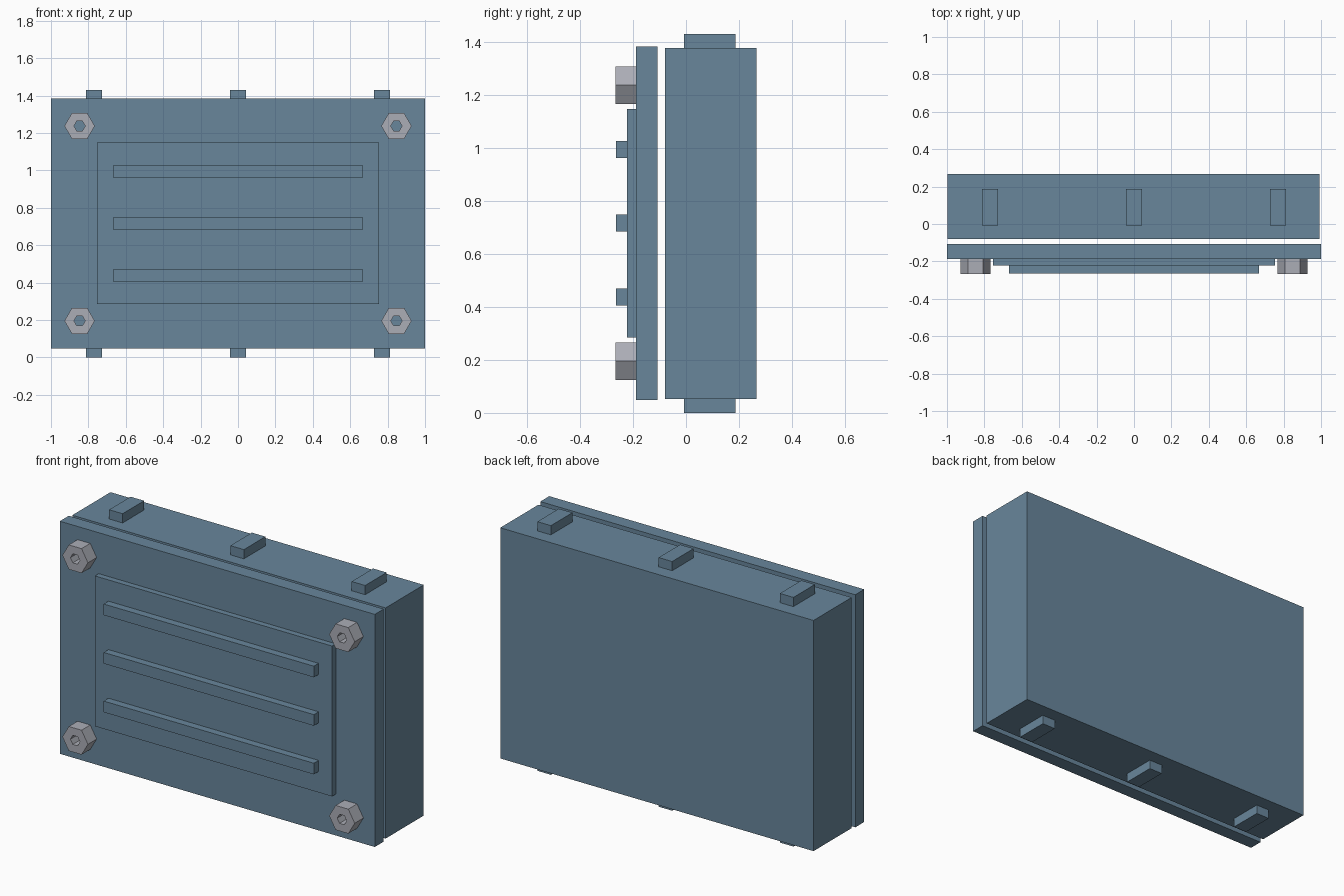
import bpy
import bmesh
import math
from mathutils import Matrix

cube = bpy.data.objects.get("Cube")
if cube:
    bpy.data.objects.remove(cube, do_unlink=True)


def make_material(name, color):
    mat = bpy.data.materials.new(name)
    mat.use_nodes = True
    mat.diffuse_color = color
    mat.node_tree.nodes["Principled BSDF"].inputs["Base Color"].default_value = color
    return mat


blue = make_material("slate blue paint", (0.14, 0.24, 0.33, 1))
steel = make_material("pale steel", (0.41, 0.42, 0.47, 1))


def add_object(name, bm, mat):
    bmesh.ops.recalc_face_normals(bm, faces=bm.faces)
    mesh = bpy.data.meshes.new(name)
    bm.to_mesh(mesh)
    bm.free()
    mesh.materials.append(mat)
    obj = bpy.data.objects.new(name, mesh)
    bpy.context.collection.objects.link(obj)
    return obj


def box(name, x, y, z, mat=blue):
    """Box spanning the (low, high) range given on each axis."""
    bm = bmesh.new()
    size = [r[1] - r[0] for r in (x, y, z)]
    mid = [(r[0] + r[1]) / 2 for r in (x, y, z)]
    bmesh.ops.create_cube(bm, size=1, matrix=Matrix.Translation(mid) @ Matrix.Diagonal((*size, 1)))
    return add_object(name, bm, mat)


def hex_nut(name, x, z, front, back, outer, inner):
    """Hexagonal nut with a through hole along y."""
    bm = bmesh.new()
    rings = []
    for radius, y in ((outer, front), (outer, back), (inner, back), (inner, front)):
        angles = [math.radians(60 * i) for i in range(6)]
        rings.append([bm.verts.new((x + radius * math.cos(a), y, z + radius * math.sin(a)))
                      for a in angles])
    for k in range(4):
        a, b = rings[k], rings[(k + 1) % 4]
        for i in range(6):
            j = (i + 1) % 6
            bm.faces.new((a[i], a[j], b[j], b[i]))
    return add_object(name, bm, steel)


# Main case and the separate cover plate in front of it
box("case_body", (-0.996, 0.993), (-0.08, 0.266), (0.053, 1.377))
box("cover_plate", (-1, 1), (-0.188, -0.107), (0.048, 1.383))

# Raised panel with three horizontal ribs
box("raised_panel", (-0.753, 0.753), (-0.222, -0.188), (0.285, 1.148))
for label, z in (("lower", 0.437), ("middle", 0.716), ("upper", 0.994)):
    box(label + "_rib", (-0.667, 0.667), (-0.265, -0.222), (z - 0.032, z + 0.032))

# Mounting tabs on the top and bottom of the case
for label, x in (("right", -0.77), ("centre", 0), ("left", 0.77)):
    for end, z in (("bottom", (0, 0.053)), ("top", (1.377, 1.43))):
        box(f"{end}_{label}_tab", (x - 0.043, x + 0.043), (-0.008, 0.187), z)

# Corner nuts
for side, x in (("right", -0.847), ("left", 0.847)):
    for end, z in (("bottom", 0.195), ("top", 1.237)):
        hex_nut(f"{end}_{side}_nut", x, z, -0.267, -0.188, 0.081, 0.03)
